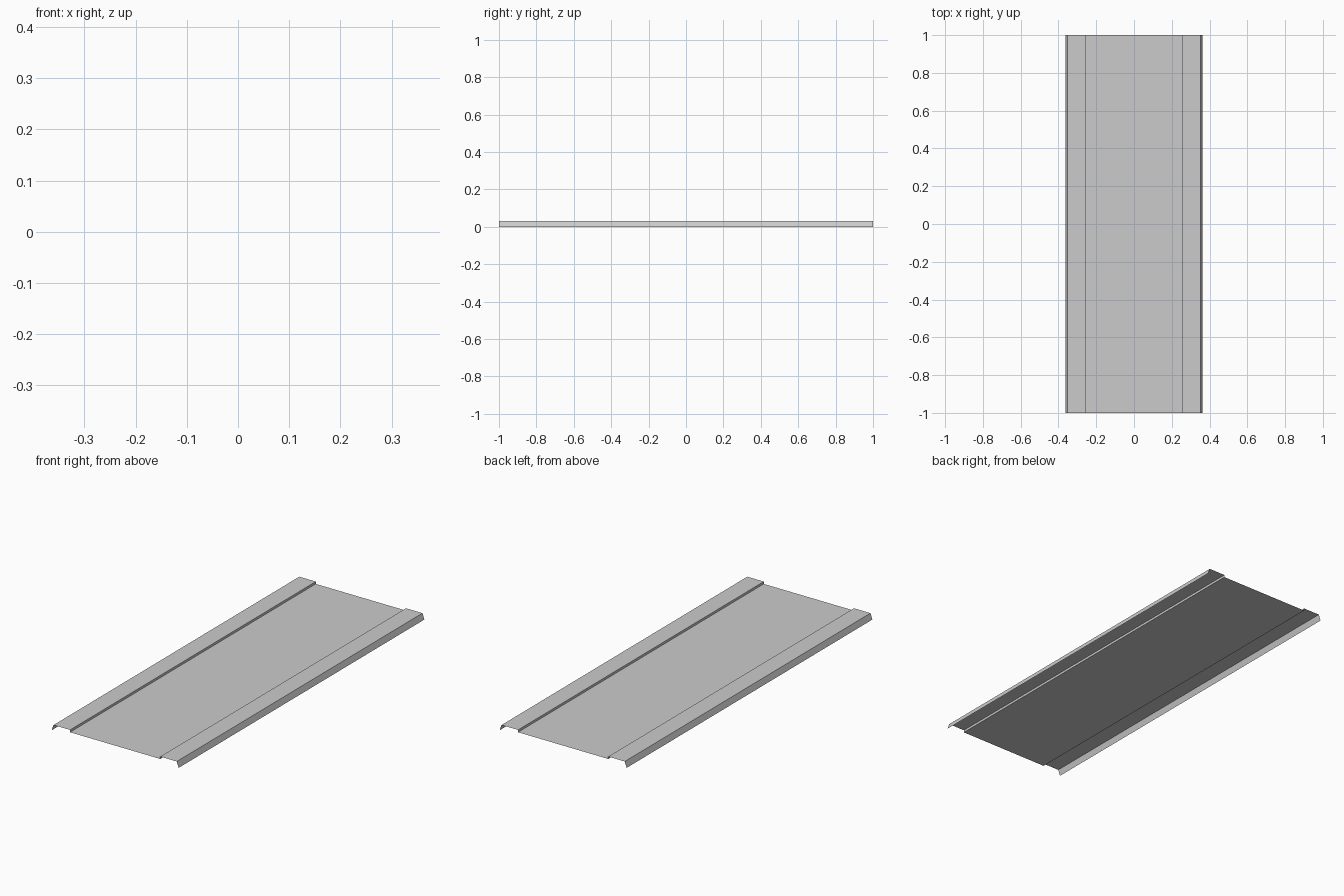
import bpy, bmesh

if "Cube" in bpy.data.objects:
    bpy.data.objects.remove(bpy.data.objects["Cube"])

# Half cross-section (x, z) of the folded sheet, centre outwards
half = [(0.257, 0.018), (0.257, 0.030), (0.351, 0.030), (0.362, 0.0)]
profile = [(-x, z) for x, z in reversed(half)] + half

# Thin sheet panel: extrude the profile along y
bm = bmesh.new()
verts = [bm.verts.new((x, -1, z)) for x, z in profile]
edges = [bm.edges.new(pair) for pair in zip(verts, verts[1:])]
geom = bmesh.ops.extrude_edge_only(bm, edges=edges)["geom"]
new_verts = [g for g in geom if isinstance(g, bmesh.types.BMVert)]
bmesh.ops.translate(bm, verts=new_verts, vec=(0, 2, 0))

# Make every face point to the upper side
bm.normal_update()
centre = max(bm.faces, key=lambda f: f.calc_area())
if centre.normal.z < 0:
    bmesh.ops.reverse_faces(bm, faces=bm.faces[:])

mesh = bpy.data.meshes.new("folded_panel")
bm.to_mesh(mesh)
bm.free()
panel = bpy.data.objects.new("folded_panel", mesh)
bpy.context.collection.objects.link(panel)
